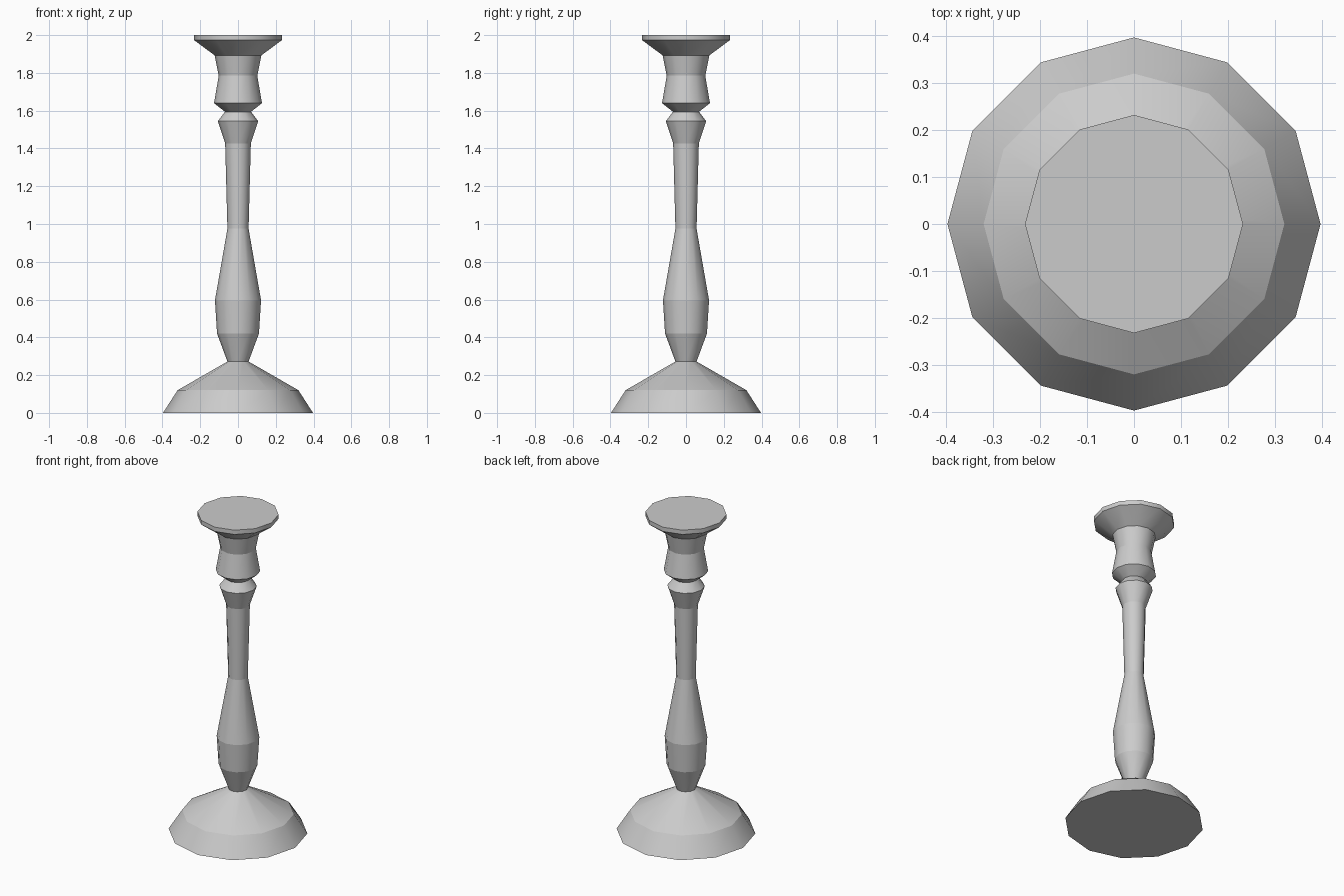
import bpy
import bmesh
from math import cos, sin, tau

SIDES = 12

cube = bpy.data.objects.get("Cube")
if cube:
    bpy.data.objects.remove(cube, do_unlink=True)

grey = bpy.data.materials.new("plain grey")
grey.use_nodes = True
colour = (0.6, 0.6, 0.6, 1)
grey.diffuse_color = colour
grey.node_tree.nodes["Principled BSDF"].inputs["Base Color"].default_value = colour


def turned_part(name, profile, cap_bottom=False, cap_top=False):
    """Turn a (radius, height) profile, smooth around and crisp at each ring."""
    bm = bmesh.new()
    rings = [[bm.verts.new((r * cos(tau * i / SIDES), r * sin(tau * i / SIDES), z))
              for i in range(SIDES)] for r, z in profile]
    for low, high in zip(rings, rings[1:]):
        for i in range(SIDES):
            j = (i + 1) % SIDES
            face = bm.faces.new((low[i], low[j], high[j], high[i]))
            face.smooth = True
    if cap_bottom:
        bm.faces.new(rings[0][::-1])
    if cap_top:
        bm.faces.new(rings[-1])
    for edge in bm.edges:
        a, b = edge.verts
        edge.smooth = abs(a.co.z - b.co.z) > 0.001
    mesh = bpy.data.meshes.new(name)
    bm.to_mesh(mesh)
    bm.free()
    mesh.materials.append(grey)
    part = bpy.data.objects.new(name, mesh)
    bpy.context.collection.objects.link(part)
    return part


# Wide sloping foot
turned_part("base", [(0.397, 0), (0.32, 0.12), (0.056, 0.272)], cap_bottom=True)

# Baluster stem with a collar at the top
turned_part("stem", [(0.056, 0.272), (0.111, 0.42), (0.122, 0.596), (0.056, 0.975),
                     (0.068, 1.427), (0.107, 1.544), (0.069, 1.594)])

# Waisted cup under a flat drip plate
turned_part("candle_cup", [(0.069, 1.594), (0.127, 1.64), (0.102, 1.785), (0.124, 1.893)])
turned_part("drip_plate", [(0.124, 1.893), (0.232, 1.973), (0.232, 2)], cap_top=True)
